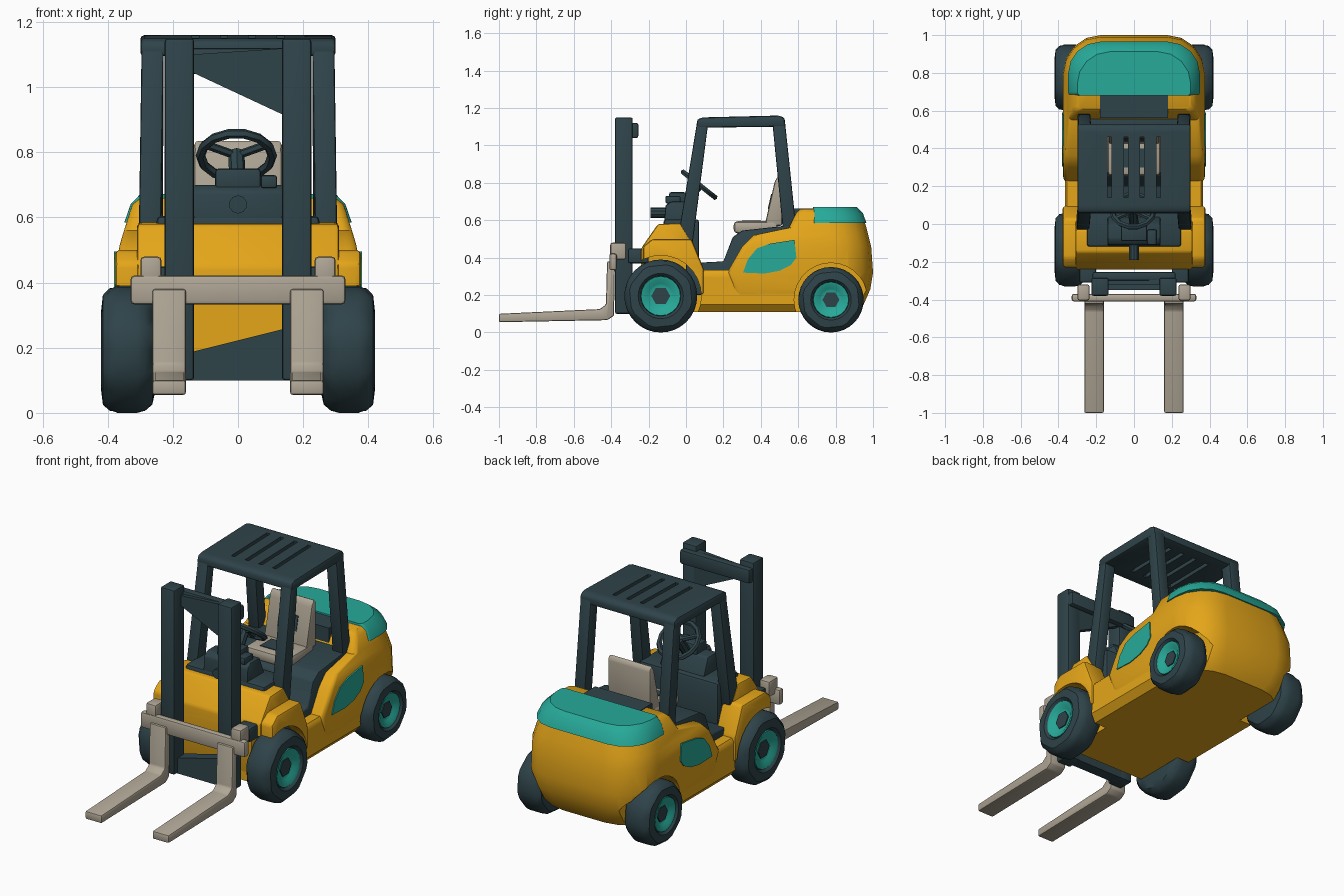
import bpy, bmesh
from math import sin, cos, pi, radians
from mathutils import Vector, Matrix

if "Cube" in bpy.data.objects:
    bpy.data.objects.remove(bpy.data.objects["Cube"], do_unlink=True)


def material(name, r, g, b):
    m = bpy.data.materials.new(name)
    m.use_nodes = True
    m.diffuse_color = (r, g, b, 1)
    for node in m.node_tree.nodes:
        if node.type == 'BSDF_PRINCIPLED':
            node.inputs["Base Color"].default_value = (r, g, b, 1)
            node.inputs["Roughness"].default_value = 0.7
    return m


YELLOW = material("body yellow", 0.78, 0.38, 0.01)
DARK = material("dark slate", 0.028, 0.057, 0.068)
TEAL = material("teal", 0.02, 0.40, 0.32)
BEIGE = material("warm grey", 0.43, 0.38, 0.30)


def activate(ob):
    for o in bpy.context.selected_objects:
        o.select_set(False)
    ob.select_set(True)
    bpy.context.view_layer.objects.active = ob


def smooth(ob):
    activate(ob)
    bpy.ops.object.shade_smooth_by_angle(angle=radians(35))


def finish(name, bm, mat, bevel=0):
    bmesh.ops.recalc_face_normals(bm, faces=bm.faces[:])
    if bevel:
        bmesh.ops.bevel(bm, geom=bm.edges[:], offset=bevel, segments=2,
                        profile=0.5, affect='EDGES', clamp_overlap=True)
    me = bpy.data.meshes.new(name)
    bm.to_mesh(me)
    bm.free()
    ob = bpy.data.objects.new(name, me)
    bpy.context.scene.collection.objects.link(ob)
    if mat:
        me.materials.append(mat)
    smooth(ob)
    return ob


def loft(name, mat, rings, bevel=0):
    """Skin closed rings of equal length and cap both ends."""
    bm = bmesh.new()
    loops = [[bm.verts.new(p) for p in ring] for ring in rings]
    n = len(loops[0])
    for a, b in zip(loops, loops[1:]):
        for i in range(n):
            j = (i + 1) % n
            bm.faces.new((a[i], a[j], b[j], b[i]))
    bm.faces.new(loops[0][::-1])
    bm.faces.new(loops[-1])
    return finish(name, bm, mat, bevel)


def prism(name, mat, x0, x1, profile, bevel=0):
    """Side profile of (y, z) points pushed along x."""
    return loft(name, mat, [[(x, y, z) for y, z in profile] for x in (x0, x1)], bevel)


def box(name, mat, x0, x1, y0, y1, z0, z1, bevel=0):
    return prism(name, mat, x0, x1, [(y0, z0), (y1, z0), (y1, z1), (y0, z1)], bevel)


def rounded(hx, y0, y1, z, front_r, rear_r, n=4):
    """Plan outline with separate front and rear corner radii."""
    pts = []
    for sx, y, r, a in ((1, y1 - rear_r, rear_r, 0), (-1, y1 - rear_r, rear_r, 90),
                        (-1, y0 + front_r, front_r, 180), (1, y0 + front_r, front_r, 270)):
        for i in range(n + 1):
            t = radians(a + 90 * i / n)
            pts.append((sx * (hx - r) + r * cos(t), y + r * sin(t), z))
    return pts


def circle(y, z, r, n):
    return [(y + r * cos(2 * pi * i / n), z + r * sin(2 * pi * i / n)) for i in range(n)]


def tube(name, mat, a, b, r, n=8):
    a, b = Vector(a), Vector(b)
    rot = (b - a).to_track_quat('Z', 'Y').to_matrix().to_4x4()
    bm = bmesh.new()
    bmesh.ops.create_cone(bm, cap_ends=True, segments=n, radius1=r, radius2=r,
                          depth=(b - a).length, matrix=Matrix.Translation((a + b) / 2) @ rot)
    return finish(name, bm, mat)


def cut(ob, cutters):
    for c in cutters:
        mod = ob.modifiers.new("cut", 'BOOLEAN')
        mod.operation = 'DIFFERENCE'
        mod.solver = 'EXACT'
        mod.object = c
        activate(ob)
        bpy.ops.object.modifier_apply(modifier=mod.name)
    smooth(ob)


# Each axle: end, y position, tyre radius (also its height)
SIDES = (("left", 1), ("right", -1))
AXLES = (("front", -0.135, 0.195), ("rear", 0.775, 0.175))

# Yellow body: low chassis, rounded rear, nose and front fenders
chassis = loft("chassis", YELLOW, [rounded(hx, -0.24, 0.7, z, 0.03, 0.05) for hx, z in
                                   ((0.33, 0.11), (0.365, 0.15), (0.365, 0.32), (0.355, 0.335))])
levels = ((0.11, 0.33, 0.30, 0.92), (0.15, 0.355, 0.28, 0.95), (0.23, 0.37, 0.25, 0.985),
          (0.32, 0.375, 0.22, 1.0), (0.46, 0.375, 0.30, 0.99), (0.52, 0.362, 0.36, 0.975),
          (0.56, 0.35, 0.55, 0.965), (0.64, 0.325, 0.59, 0.94), (0.66, 0.30, 0.61, 0.91))
rear_body = loft("rear_body", YELLOW,
                 [rounded(hx, y0, y1, z, 0.03, 0.2) for z, hx, y0, y1 in levels])
nose = prism("nose", YELLOW, -0.31, 0.31, [(-0.24, 0.15), (-0.24, 0.45), (-0.15, 0.58),
                                           (-0.03, 0.585), (0.02, 0.5), (0.02, 0.15)], 0.012)
body = [chassis, rear_body, nose]
for side, s in SIDES:
    body.append(prism(side + "_front_fender", YELLOW, 0.25 * s, 0.378 * s,
                      [(-0.23, 0.3), (-0.23, 0.46), (-0.18, 0.5), (0.03, 0.5),
                       (0.095, 0.34), (0.095, 0.2)], 0.015))

# Wheel arches
arches = [prism("arch_cutter", None, 0.252 * s, 0.5 * s, circle(y, r, r + 0.022, 28))
          for _, s in SIDES for _, y, r in AXLES]
for part in body:
    cut(part, arches)
for c in arches:
    bpy.data.objects.remove(c, do_unlink=True)

# Wheels: tyre with notched shoulders, hub and hub centre
tyre_rings = ((0.255, 0.65), (0.263, 0.87), (0.285, 0.98), (0.31, 1), (0.37, 1),
              (0.395, 0.98), (0.415, 0.87), (0.42, 0.62), (0.405, 0.55), (0.38, 0.54))
hub_rings = ((0.37, 0.56), (0.411, 0.54), (0.407, 0.45), (0.394, 0.34), (0.39, 0.28))
for side, s in SIDES:
    for end, y, r in AXLES:
        name = side + "_" + end
        rings = []
        for x, k in tyre_rings:
            ring = circle(y, r, r * k, 32)
            if 0.8 < k < 0.99:
                ring = [(y + (py - y) * f, r + (pz - r) * f) for i, (py, pz) in enumerate(ring)
                        for f in [0.965 if i % 4 < 2 else 1]]
            rings.append([(x * s, py, pz) for py, pz in ring])
        loft(name + "_tyre", DARK, rings)
        loft(name + "_hub", TEAL, [[(x * s, py, pz) for py, pz in circle(y, r, r * k, 20)]
                                   for x, k in hub_rings])
        prism(name + "_hub_centre", DARK, 0.385 * s, 0.396 * s, circle(y, r, r * 0.26, 6))

# Teal hood and side panels
loft("hood", TEAL, [rounded(hx, 0.68, y1, z, 0.02, 0.17) for z, hx, y1 in
                    ((0.585, 0.349, 0.965), (0.64, 0.33, 0.945), (0.672, 0.30, 0.912))])
for side, s in SIDES:
    prism(side + "_side_panel", TEAL, 0.372 * s, 0.38 * s,
          [(0.305, 0.32), (0.33, 0.39), (0.38, 0.45), (0.45, 0.475), (0.58, 0.495),
           (0.59, 0.4), (0.56, 0.36), (0.5, 0.33), (0.42, 0.315)])

# Cab interior: floor, seat base, recess behind the seat, dash
prism("floor_and_seat_base", DARK, -0.3, 0.3, [(0, 0.2), (0, 0.37), (0.2, 0.38), (0.25, 0.51),
                                               (0.3, 0.545), (0.57, 0.575), (0.57, 0.2)], 0.008)
box("seat_recess", DARK, -0.18, 0.18, 0.56, 0.685, 0.5, 0.664)
box("dash_base", DARK, -0.25, 0.25, -0.12, 0.07, 0.3, 0.605, 0.015)
prism("dash", DARK, -0.14, 0.14, [(-0.12, 0.55), (-0.11, 0.68), (-0.08, 0.7),
                                  (0.0, 0.7), (0.06, 0.55)], 0.01)
box("dash_top", DARK, -0.07, 0.07, -0.09, 0.0, 0.68, 0.75, 0.01)
tube("nose_lamp", DARK, (0, -0.19, 0.64), (0, -0.1, 0.64), 0.028, 10)
box("side_lever", DARK, 0.07, 0.12, -0.11, -0.03, 0.69, 0.73, 0.008)

# Steering wheel
centre = Vector((-0.005, 0.07, 0.79))
tilt = Matrix.Rotation(-0.67, 3, 'X')
bpy.ops.mesh.primitive_torus_add(major_radius=0.11, minor_radius=0.015, major_segments=14,
                                 minor_segments=6, location=centre, rotation=(-0.67, 0, 0))
rim = bpy.context.object
rim.name = "steering_wheel"
rim.data.materials.append(DARK)
smooth(rim)
for i in range(3):
    a = radians(90 + 120 * i)
    tube("steering_spoke", DARK, centre, centre + tilt @ Vector((cos(a), sin(a), 0)) * 0.11, 0.013, 6)
tube("steering_column", DARK, (0, -0.03, 0.66), centre + tilt @ Vector((0, 0, 0.01)), 0.025)

# Seat with dark pads
box("seat_cushion", BEIGE, -0.14, 0.14, 0.255, 0.49, 0.53, 0.595, 0.02)
prism("seat_back", BEIGE, -0.135, 0.135, [(0.42, 0.57), (0.475, 0.81), (0.495, 0.84),
                                          (0.515, 0.82), (0.515, 0.57)], 0.012)
box("cushion_pad", DARK, -0.07, 0.07, 0.3, 0.4, 0.592, 0.599)
prism("back_pad", DARK, -0.06, 0.06, [(0.437, 0.66), (0.455, 0.74), (0.462, 0.74), (0.444, 0.66)])

# Overhead guard: four posts and a slotted roof
posts = (("front", (0.272, -0.01, 0.45), (0.262, 0.09, 1.13), 0.042, 0.03),
         ("rear", (0.265, 0.557, 0.52), (0.262, 0.495, 1.13), 0.036, 0.034))
for side, s in SIDES:
    for end, low, high, d0, d1 in posts:
        loft(side + "_" + end + "_post", DARK,
             [[(s * (x + i * 0.034), y + j * d, z) for i, j in ((-1, -1), (1, -1), (1, 1), (-1, 1))]
              for (x, y, z), d in ((low, d0), (high, d1))], 0.008)
roof = prism("roof", DARK, -0.3, 0.3, [(0.055, 1.095), (0.06, 1.14), (0.09, 1.15),
                                       (0.5, 1.16), (0.528, 1.145), (0.53, 1.1)], 0.012)
slots = [box("slot_cutter", None, x - 0.011, x + 0.011, 0.14, 0.46, 1.0, 1.3)
         for x in (-0.13, -0.043, 0.043, 0.13)]
cut(roof, slots)
for c in slots:
    bpy.data.objects.remove(c, do_unlink=True)

# Mast: uprights, rear bar and tapered cross plates
for side, s in SIDES:
    box(side + "_mast_upright", DARK, 0.135 * s, 0.225 * s, -0.38, -0.285, 0.1, 1.15, 0.01)
    box(side + "_mast_bracket", DARK, 0.2 * s, 0.29 * s, -0.31, -0.2, 0.37, 0.45, 0.01)
box("mast_rear_bar", DARK, -0.22, 0.22, -0.3, -0.255, 1.04, 1.12, 0.01)
plates = (("mast_top_plate", ((-0.15, 1.05), (0.15, 0.91), (0.15, 1.12), (-0.15, 1.1)), -0.32),
          ("mast_foot_plate", ((-0.15, 0.1), (0.15, 0.1), (0.15, 0.26), (-0.15, 0.185)), -0.35))
for name, outline, y in plates:
    loft(name, DARK, [[(x, yy, z) for x, z in outline] for yy in (y, -0.285)])

# Fork carriage and forks
box("carriage_bar", BEIGE, -0.33, 0.33, -0.41, -0.37, 0.333, 0.422, 0.012)
for side, s in SIDES:
    box(side + "_carriage_bracket", BEIGE, 0.235 * s, 0.3 * s, -0.405, -0.32, 0.39, 0.48, 0.012)
    prism(side + "_fork", BEIGE, 0.16 * s, 0.263 * s,
          [(-1, 0.055), (-1, 0.1), (-0.46, 0.125), (-0.428, 0.15), (-0.422, 0.38),
           (-0.38, 0.38), (-0.385, 0.09), (-0.42, 0.066)], 0.008)
